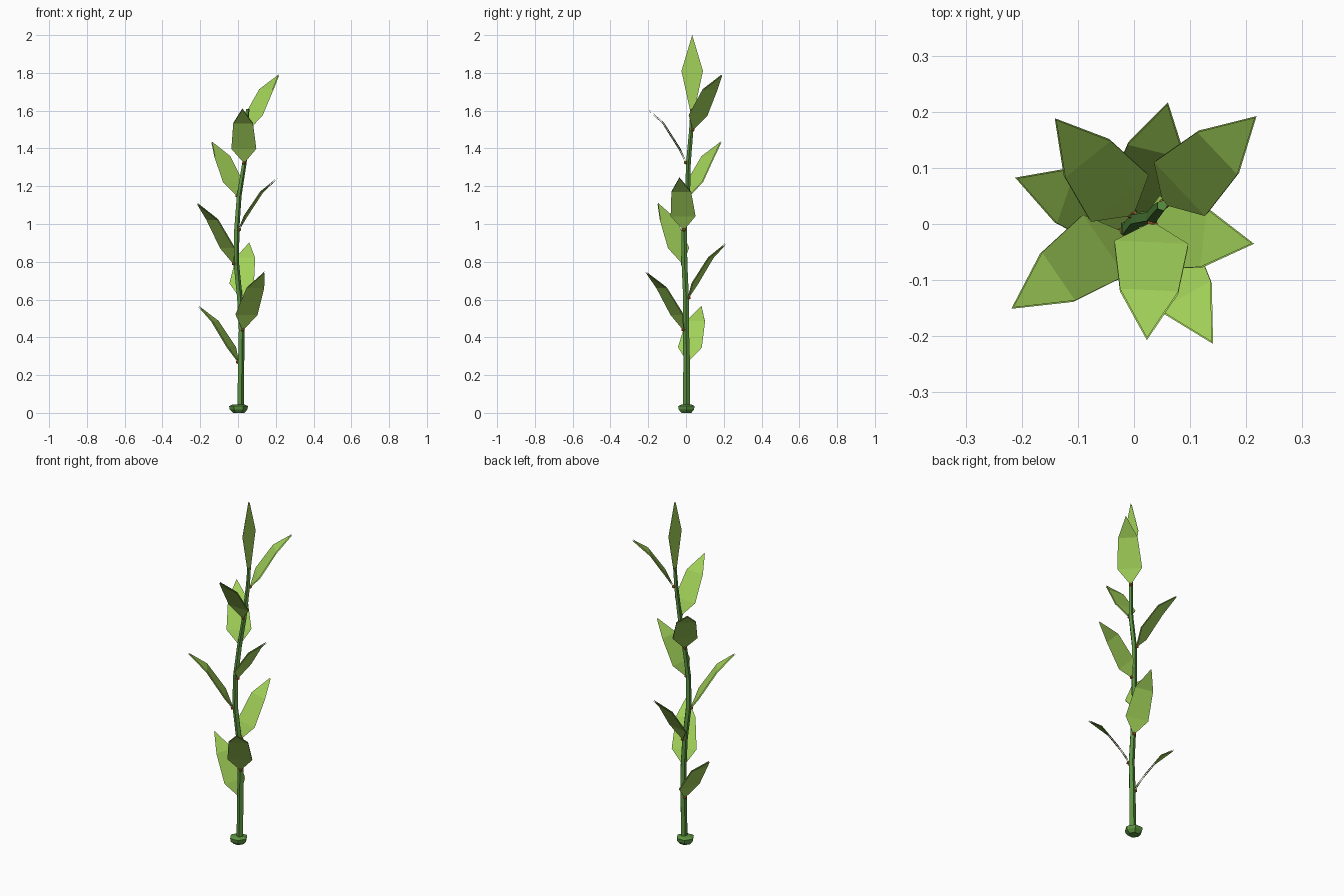
import bpy, bmesh, math
from mathutils import Vector

if "Cube" in bpy.data.objects:
    bpy.data.objects.remove(bpy.data.objects["Cube"])


def material(name, rgb):
    m = bpy.data.materials.new(name)
    m.diffuse_color = (*rgb, 1)
    m.use_nodes = True
    m.node_tree.nodes["Principled BSDF"].inputs["Base Color"].default_value = m.diffuse_color
    return m


LEAF = material("leaf_green", (0.36, 0.64, 0.10))
STEM = material("stem_green", (0.105, 0.29, 0.052))
BUD = material("bud_orange", (0.46, 0.15, 0.03))


def finish(name, bm, mat, closed=True):
    if closed:
        bmesh.ops.recalc_face_normals(bm, faces=bm.faces)
    me = bpy.data.meshes.new(name)
    bm.to_mesh(me)
    bm.free()
    me.materials.append(mat)
    ob = bpy.data.objects.new(name, me)
    bpy.context.collection.objects.link(ob)
    return ob


def tube(name, rings, sides, mat):
    """Loft of horizontal polygons; each ring is (x, y, z, radius)."""
    bm = bmesh.new()
    loops = [[bm.verts.new((x + r * math.cos(math.tau * i / sides),
                            y + r * math.sin(math.tau * i / sides), z))
              for i in range(sides)] for x, y, z, r in rings]
    for a, b in zip(loops, loops[1:]):
        for i in range(sides):
            j = (i + 1) % sides
            bm.faces.new((a[i], a[j], b[j], b[i]))
    bm.faces.new(loops[0])
    bm.faces.new(loops[-1])
    return finish(name, bm, mat)


def blade(name, stations, side):
    """Leaf of two close sheets: (centre, half width) stations along a side vector."""
    bm = bmesh.new()
    rows = [[bm.verts.new(c - side * w), bm.verts.new(c + side * w)] if w
            else [bm.verts.new(c)] for c, w in stations]
    for a, b in zip(rows, rows[1:]):
        bm.faces.new(a + b[::-1])
    ob = finish(name, bm, LEAF, closed=False)
    mod = ob.modifiers.new("two_sheets", 'SOLIDIFY')
    mod.thickness = 0.006
    mod.offset = 0
    mod.use_rim = False
    return ob


# Gently winding stem, tapering to the top
path = [(0.012, 0.002, 0.03, 0.019), (0.015, 0.003, 0.27, 0.018),
        (0.018, 0.0, 0.44, 0.017), (0.008, 0.0, 0.61, 0.016),
        (-0.01, -0.008, 0.79, 0.016), (-0.008, -0.01, 0.97, 0.015),
        (0.005, 0.008, 1.15, 0.014), (0.033, 0.013, 1.325, 0.013),
        (0.045, 0.028, 1.50, 0.012), (0.05, 0.033, 1.61, 0.01)]
tube("stem", path, 5, STEM)

# Root collar
tube("root_collar", [(0.003, 0.002, 0.0, 0.03), (0.003, 0.002, 0.018, 0.047),
                     (0.003, 0.002, 0.036, 0.05), (0.003, 0.002, 0.045, 0.03)], 6, STEM)

# Side leaves, one at each stem node, with a small bud under the joint
tips = [(-0.21, 0.082, 0.565), (0.14, -0.212, 0.745), (0.06, 0.215, 0.90),
        (-0.217, -0.15, 1.11), (0.212, -0.035, 1.245), (-0.14, 0.187, 1.435),
        (0.023, -0.205, 1.61), (0.217, 0.191, 1.79)]
for n, (node, tip) in enumerate(zip(path[1:], tips), 1):
    base, tip = Vector(node[:3]), Vector(tip)
    out = tip - base
    flat = Vector((out.x, out.y, 0)).normalized()
    side = Vector((-flat.y, flat.x, 0))
    stations = [(base + Vector((out.x * r, out.y * r, out.z * h)), w)
                for r, h, w in ((0.07, 0.02, 0.007), (0.22, 0.26, 0.066),
                                (0.61, 0.73, 0.052), (1, 1, 0))]
    blade(f"leaf_{n}", stations, side)
    bm = bmesh.new()
    bmesh.ops.create_icosphere(bm, subdivisions=1, radius=0.011)
    bmesh.ops.translate(bm, verts=bm.verts, vec=base + flat * node[3])
    finish(f"bud_{n}", bm, BUD)

# Upright leaf at the top
blade("top_leaf", [(Vector((0.048, 0.033, 1.59)), 0.009),
                   (Vector((0.048, 0.033, 1.81)), 0.057),
                   (Vector((0.048, 0.033, 2.0)), 0)], Vector((0, 1, 0)))
